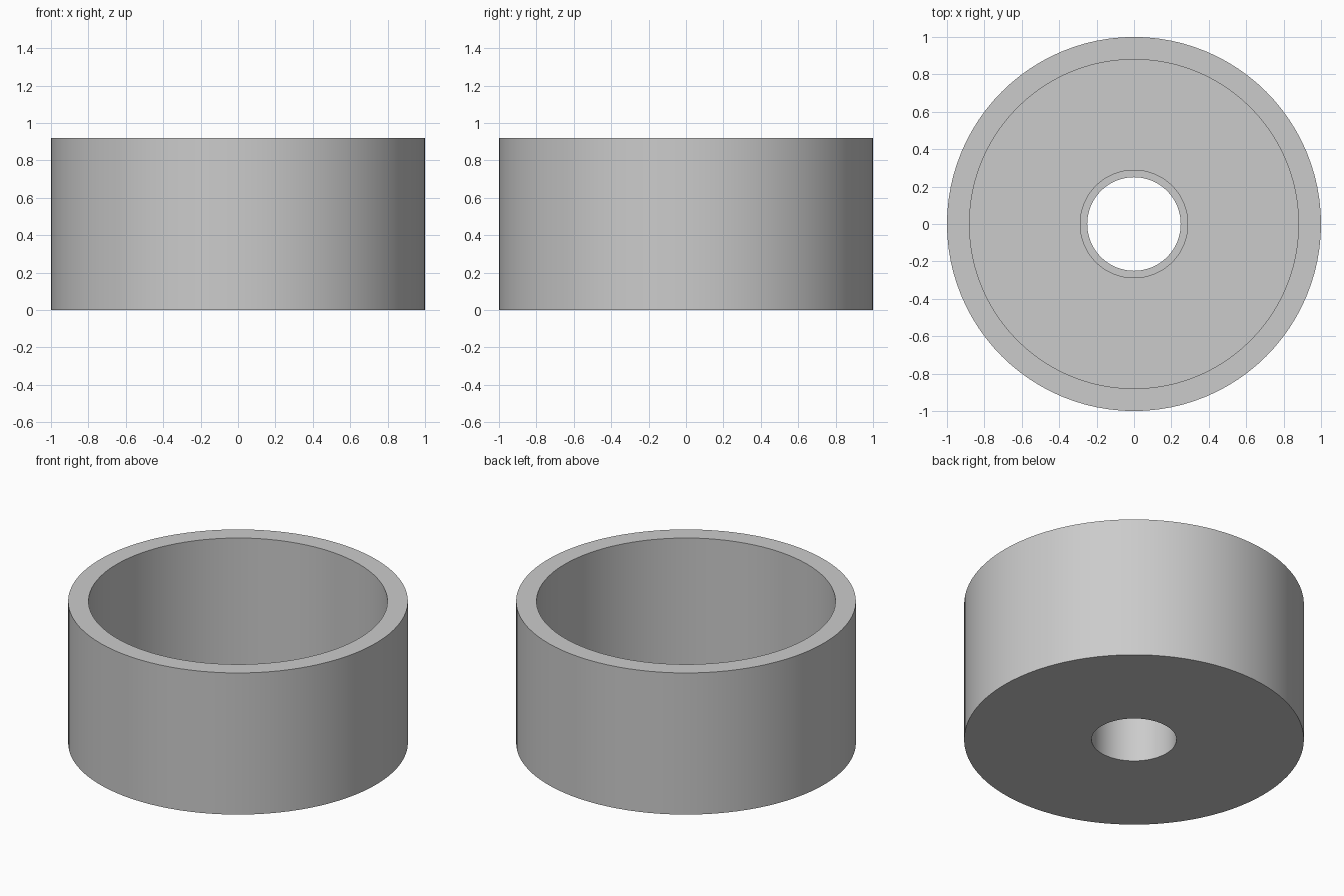
import bpy
import bmesh
import math

cube = bpy.data.objects.get("Cube")
if cube:
    bpy.data.objects.remove(cube, do_unlink=True)

SEGMENTS = 96
HEIGHT = 0.92
FLOOR = 0.08
HUB_TOP = 0.30
OUTER, INNER = 1.0, 0.88
HUB, BORE = 0.29, 0.25

# Plain grey material
grey = bpy.data.materials.new("plain grey")
grey.use_nodes = True
colour = (0.6, 0.6, 0.6, 1)
grey.diffuse_color = colour
grey.node_tree.nodes["Principled BSDF"].inputs["Base Color"].default_value = colour


def lathe(name, profile):
    """Spin a closed (radius, height) profile around the z axis."""
    bm = bmesh.new()
    verts = [bm.verts.new((r, 0, z)) for r, z in profile]
    edges = [bm.edges.new((v, verts[(i + 1) % len(verts)])) for i, v in enumerate(verts)]
    bmesh.ops.spin(bm, geom=verts + edges, cent=(0, 0, 0), axis=(0, 0, 1),
                   angle=math.tau, steps=SEGMENTS, use_merge=True)
    bmesh.ops.remove_doubles(bm, verts=bm.verts, dist=0.0001)
    bmesh.ops.recalc_face_normals(bm, faces=bm.faces)
    mesh = bpy.data.meshes.new(name)
    bm.to_mesh(mesh)
    bm.free()
    mesh.materials.append(grey)
    obj = bpy.data.objects.new(name, mesh)
    bpy.context.collection.objects.link(obj)
    bpy.ops.object.select_all(action="DESELECT")
    obj.select_set(True)
    bpy.context.view_layer.objects.active = obj
    bpy.ops.object.shade_smooth_by_angle(angle=math.radians(30))
    return obj


# Open cup with a thin floor and a short hollow hub around the bore
lathe("cup_with_hub", [
    (BORE, 0), (OUTER, 0), (OUTER, HEIGHT), (INNER, HEIGHT),
    (INNER, FLOOR), (HUB, FLOOR), (HUB, HUB_TOP), (BORE, HUB_TOP),
])
